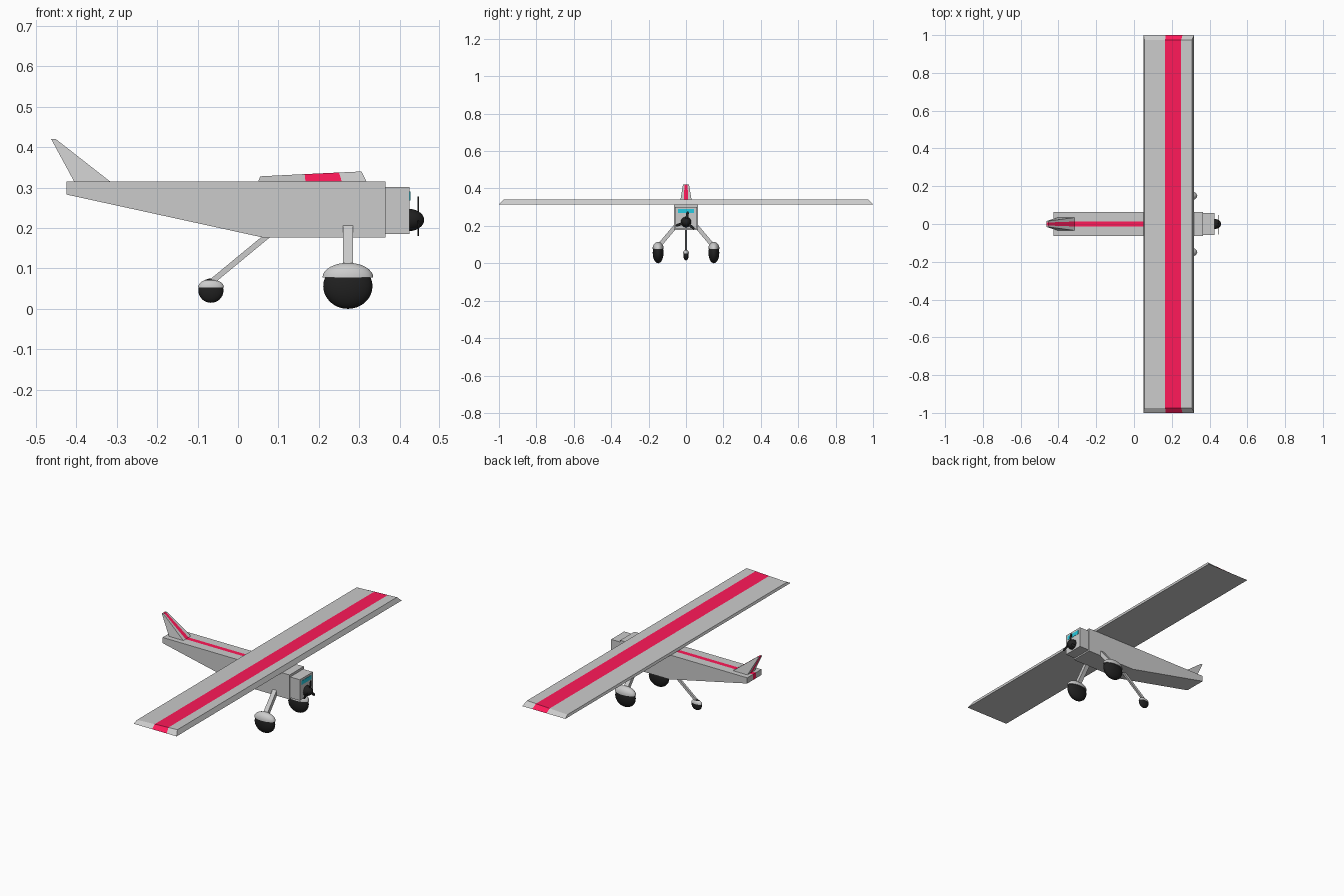
import bpy, bmesh, math
from mathutils import Vector, Matrix

if "Cube" in bpy.data.objects:
    bpy.data.objects.remove(bpy.data.objects["Cube"])


def material(name, rgb):
    m = bpy.data.materials.new(name)
    m.diffuse_color = (*rgb, 1)
    m.use_nodes = True
    m.node_tree.nodes["Principled BSDF"].inputs["Base Color"].default_value = m.diffuse_color
    return m


GREY = material("grey", (0.8, 0.8, 0.8))
RED = material("red", (1.0, 0.01, 0.1))
BLACK = material("black", (0.015, 0.015, 0.015))
CYAN = material("cyan", (0.02, 0.6, 0.75))


def finish(name, bm, mats=(), smooth=False):
    bmesh.ops.recalc_face_normals(bm, faces=bm.faces)
    me = bpy.data.meshes.new(name)
    bm.to_mesh(me)
    bm.free()
    for m in mats:
        me.materials.append(m)
    ob = bpy.data.objects.new(name, me)
    bpy.context.collection.objects.link(ob)
    if smooth:
        bpy.ops.object.select_all(action='DESELECT')
        ob.select_set(True)
        bpy.context.view_layer.objects.active = ob
        bpy.ops.object.shade_smooth_by_angle(angle=math.radians(40))
    return ob


def loft(name, rings, red_edges=()):
    """Skin closed rings; listed edges of the middle strip become red."""
    bm = bmesh.new()
    vs = [[bm.verts.new(p) for p in r] for r in rings]
    n = len(rings[0])
    for k in range(len(vs) - 1):
        for i in range(n):
            j = (i + 1) % n
            f = bm.faces.new((vs[k][i], vs[k][j], vs[k + 1][j], vs[k + 1][i]))
            f.material_index = int(k == 1 and i in red_edges)
    bm.faces.new(vs[0])
    bm.faces.new(vs[-1])
    return finish(name, bm, (GREY, RED) if red_edges else ())


def box(name, lo, hi, mats=()):
    bm = bmesh.new()
    lo, hi = Vector(lo), Vector(hi)
    mat = Matrix.Translation((lo + hi) / 2) @ Matrix.Diagonal((*(hi - lo), 1))
    bmesh.ops.create_cube(bm, size=1, matrix=mat)
    return finish(name, bm, mats)


def bar(name, a, b, w, d):
    a, b = Vector(a), Vector(b)
    bm = bmesh.new()
    rot = (b - a).to_track_quat('Z', 'Y').to_matrix().to_4x4()
    mat = Matrix.Translation((a + b) / 2) @ rot @ Matrix.Diagonal((w, d, (b - a).length, 1))
    bmesh.ops.create_cube(bm, size=1, matrix=mat)
    return finish(name, bm)


def ball(name, c, r, mats=(), half=None):
    """Ellipsoid; half = axis vector of the side to keep, capped flat."""
    bm = bmesh.new()
    mat = Matrix.Translation(c) @ Matrix.Diagonal((*r, 1))
    bmesh.ops.create_uvsphere(bm, u_segments=32, v_segments=16, radius=1, matrix=mat)
    if half:
        geom = bm.verts[:] + bm.edges[:] + bm.faces[:]
        bmesh.ops.bisect_plane(bm, geom=geom, dist=1e-5, plane_co=c,
                               plane_no=half, clear_inner=True)
        bmesh.ops.holes_fill(bm, edges=[e for e in bm.edges if e.is_boundary])
    return finish(name, bm, mats, smooth=True)


# Fuselage with red spine stripe, and nose cowl
side = [(-.425, .283), (.06, .177), (.365, .177), (.365, .315), (.1, .315), (-.425, .315)]
loft("fuselage", [[(x, y, z) for x, z in side] for y in (-.063, -.013, .013, .063)], (4, 5))
box("nose_cowl", (.36, -.058, .185), (.425, .058, .302))
box("windscreen", (.42, -.044, .268), (.4265, .044, .29), [CYAN])

# Wing: stations along x (bottom x, top x, top z)
stations = [(.05, .055, .328), (.167, .165, .3335), (.257, .25, .3375), (.318, .306, .34)]
loft("wing", [[(xb, -1, .315), (xb, 1, .315), (xt, .975, zt), (xt, -.975, zt)]
              for xb, xt, zt in stations], (1, 2, 3))

# Tail fin, tapering upward
loft("tail_fin", [[(-.315, yb, .314), (-.405, yb, .314), (-.463, yt, .421), (-.452, yt, .421)]
                  for yb, yt in ((-.034, -.016), (-.013, -.008), (.013, .008), (.034, .016))],
     (1, 2, 3))

# Propeller: spinner and three thin blades
ball("spinner", (.42, 0, .22), (.041, .028, .028), [BLACK], half=(1, 0, 0))
for k in range(3):
    t = math.radians(80 + 120 * k)
    rot = Matrix.Translation((.446, 0, .22)) @ Matrix.Rotation(t, 4, 'X')
    outline = [(0, .004), (.025, .007), (.05, .007), (.058, .003),
               (.058, -.003), (.05, -.007), (.025, -.007), (0, -.004)]
    blade = loft(f"propeller_blade_{k + 1}",
                 [[rot @ Vector((x, u, v)) for u, v in outline] for x in (-.0015, .0015)])
    blade.data.materials.append(BLACK)

# Main landing gear, both sides
for label, s in (("left", 1), ("right", -1)):
    bar(f"{label}_gear_strut", (.272, .05 * s, .205), (.272, .143 * s, .095), .025, .022)
    ball(f"{label}_wheel", (.272, .149 * s, .056), (.061, .029, .056), [BLACK])
    ball(f"{label}_wheel_cover", (.272, .149 * s, .077), (.063, .03, .037), half=(0, 0, 1))

# Tail wheel
bar("tail_wheel_strut", (.08, 0, .187), (-.069, 0, .064), .012, .014)
ball("tail_wheel", (-.067, 0, .045), (.031, .0145, .03), [BLACK])
ball("tail_wheel_cover", (-.067, 0, .053), (.032, .015, .02), half=(0, 0, 1))
